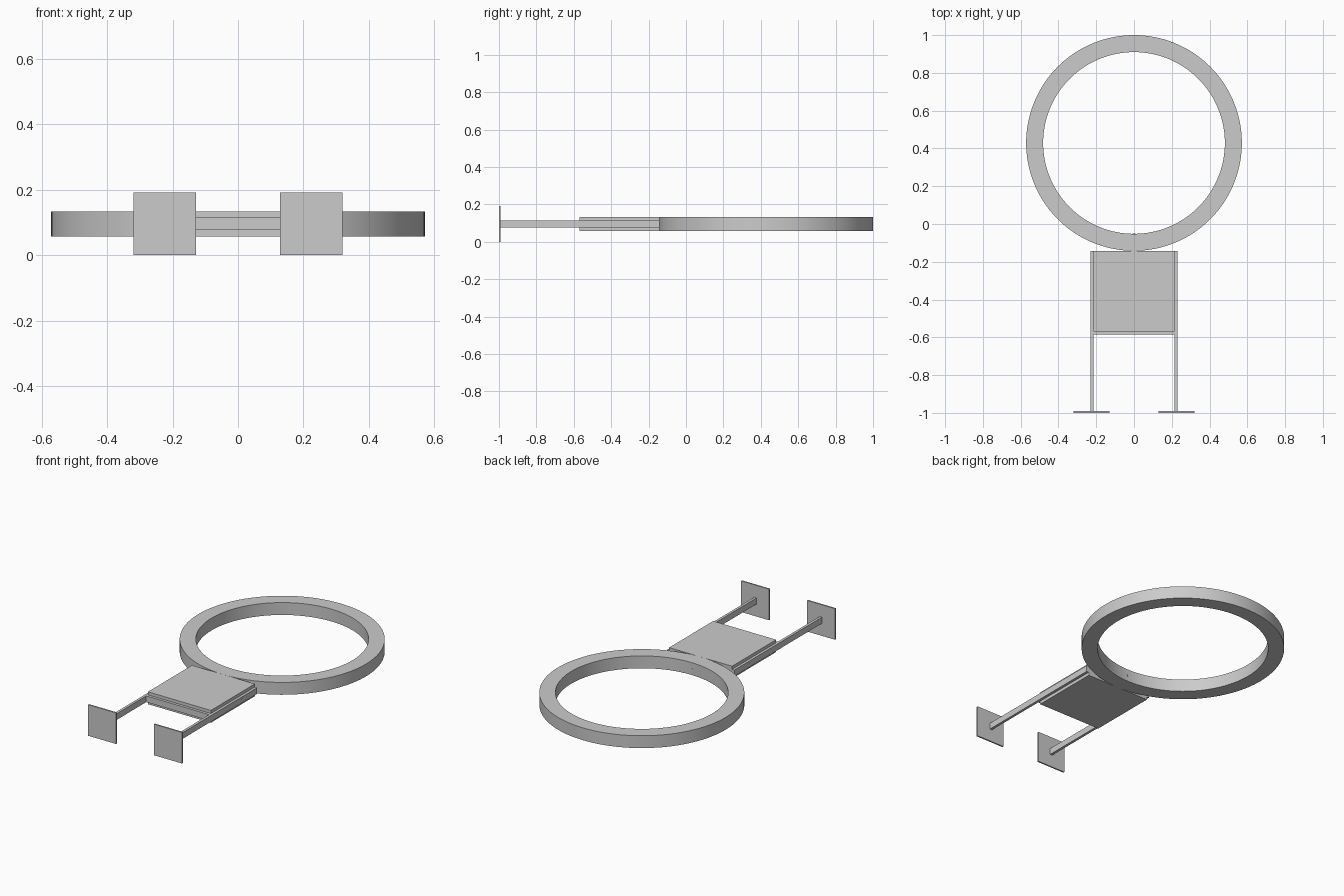
import bpy, bmesh, math
from mathutils import Matrix, Vector

if "Cube" in bpy.data.objects:
    bpy.data.objects.remove(bpy.data.objects["Cube"])

MID = 0.0955  # height of the common centre plane


def finish(name, bm):
    bmesh.ops.recalc_face_normals(bm, faces=bm.faces)
    mesh = bpy.data.meshes.new(name)
    bm.to_mesh(mesh)
    bm.free()
    obj = bpy.data.objects.new(name, mesh)
    bpy.context.collection.objects.link(obj)
    return obj


def box(name, x, y, z):
    bm = bmesh.new()
    size = [b - a for a, b in (x, y, z)]
    centre = [(a + b) / 2 for a, b in (x, y, z)]
    bmesh.ops.create_cube(bm, size=1, matrix=Matrix.Translation(centre) @ Matrix.Diagonal((*size, 1)))
    return finish(name, bm)


def pin(name, start, end, radius):
    a, b = Vector(start), Vector(end)
    bm = bmesh.new()
    rot = (b - a).to_track_quat('Z', 'Y').to_matrix().to_4x4()
    bmesh.ops.create_cone(bm, cap_ends=True, segments=24, radius1=radius, radius2=radius,
                          depth=(b - a).length, matrix=Matrix.Translation((a + b) / 2) @ rot)
    return finish(name, bm)


def ring(name, cy, inner, outer, z0, z1, n=128):
    bm = bmesh.new()
    loops = []
    for i in range(n):
        a = 2 * math.pi * i / n
        loops.append([bm.verts.new((r * math.cos(a), cy + r * math.sin(a), z))
                      for r, z in ((inner, z0), (outer, z0), (outer, z1), (inner, z1))])
    for i in range(n):
        p, q = loops[i], loops[(i + 1) % n]
        for k in range(4):
            m = (k + 1) % 4
            bm.faces.new((p[k], p[m], q[m], q[k]))
    obj = finish(name, bm)
    bpy.context.view_layer.objects.active = obj
    obj.select_set(True)
    bpy.ops.object.shade_smooth_by_angle()
    obj.select_set(False)
    return obj


# Large hoop and the block it is bolted to
ring("hoop", 0.429, 0.481, 0.571, MID - 0.038, MID + 0.038)
box("mounting_block", (-0.214, 0.214), (-0.569, -0.142), (MID - 0.038, MID + 0.038))
pin("hoop_bolt", (0, -0.051, MID), (0, -0.2, MID), 0.007)

# Strap across the front of the block, between the arms
box("cross_bar", (-0.214, 0.214), (-0.586, -0.569), (MID - 0.019, MID + 0.019))

# Arms, wall plates and side pins, one per side
for side, s in (("left", -1), ("right", 1)):
    box(side + "_arm", sorted((s * 0.214, s * 0.23)), (-0.992, -0.142), (MID - 0.019, MID + 0.019))
    box(side + "_wall_plate", sorted((s * 0.129, s * 0.319)), (-1.0, -0.991), (0, 2 * MID))
    pin(side + "_arm_pin", (s * 0.18, -0.288, MID), (s * 0.231, -0.288, MID), 0.007)
